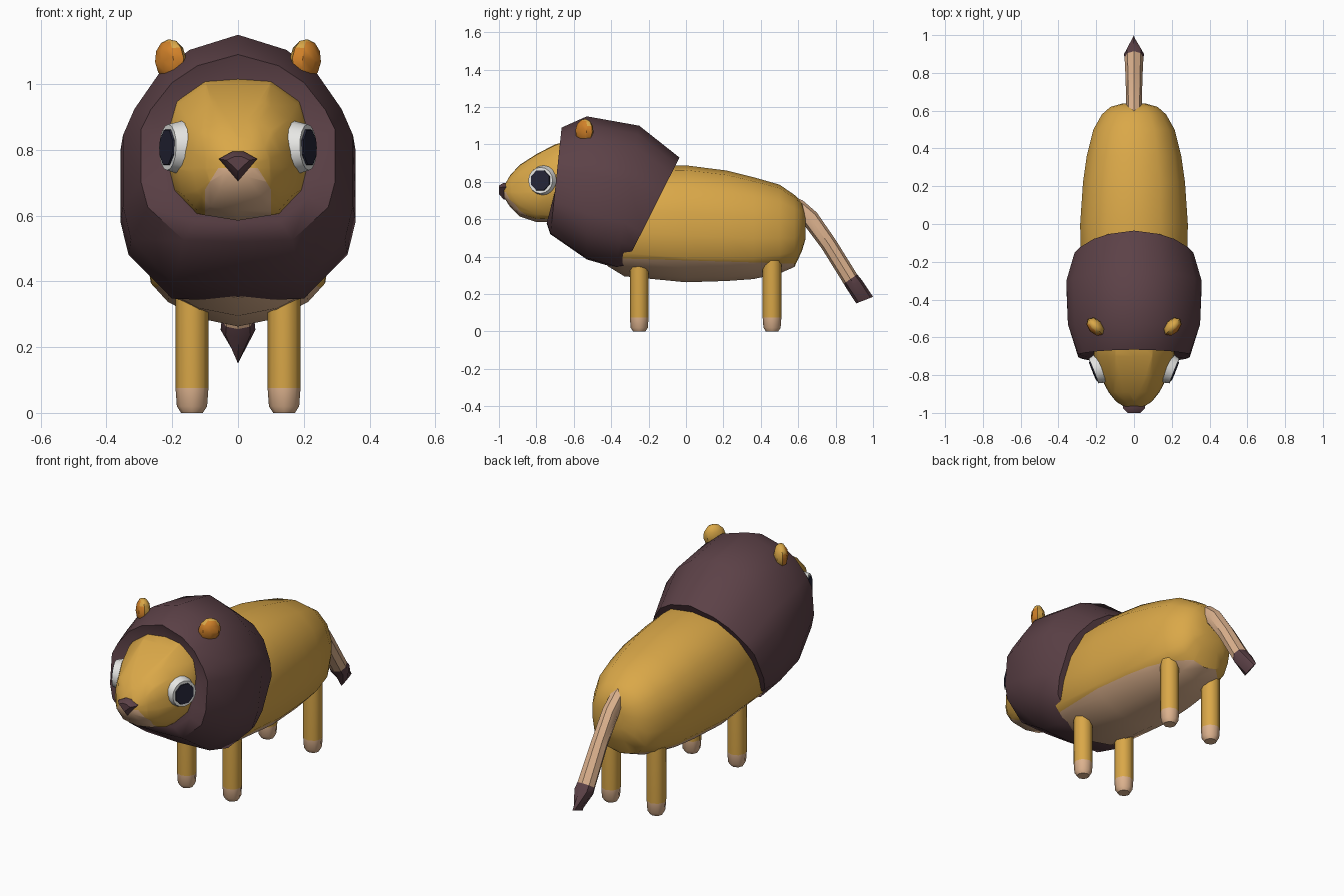
import bpy, bmesh, math
from mathutils import Matrix, Vector

if "Cube" in bpy.data.objects:
    bpy.data.objects.remove(bpy.data.objects["Cube"])

COLORS = {
    "golden_fur": (0.70, 0.39, 0.065), "mane_brown": (0.107, 0.053, 0.063),
    "pale_fur": (0.72, 0.445, 0.27), "eye_white": (0.82, 0.82, 0.80),
    "pupil_dark": (0.018, 0.018, 0.037), "ear_orange": (0.64, 0.22, 0.022),
}
MATS = {}
for name, rgb in COLORS.items():
    MATS[name] = bpy.data.materials.new(name)
    MATS[name].diffuse_color = (*rgb, 1)


def finish(bm, name, mats, rule=None, angle=40):
    """Turn a bmesh into a named object; rule(face centre, normal) gives the material slot."""
    bmesh.ops.remove_doubles(bm, verts=bm.verts, dist=0.0005)
    bmesh.ops.recalc_face_normals(bm, faces=bm.faces)
    bm.normal_update()
    if rule:
        for f in bm.faces:
            f.material_index = int(rule(f.calc_center_median(), f.normal))
    me = bpy.data.meshes.new(name)
    bm.to_mesh(me)
    bm.free()
    ob = bpy.data.objects.new(name, me)
    bpy.context.collection.objects.link(ob)
    for m in mats:
        me.materials.append(MATS[m])
    bpy.ops.object.select_all(action='DESELECT')
    ob.select_set(True)
    bpy.context.view_layer.objects.active = ob
    bpy.ops.object.shade_smooth_by_angle(angle=math.radians(angle))
    return ob


def loft(half, rings, x0=0.0):
    """Skin rings (top y, top z, bottom y, bottom z, half width) with a mirrored half profile."""
    prof = half + [(-u, v) for u, v in reversed(half) if u > 0]
    bm = bmesh.new()
    loops = []
    for yt, zt, yb, zb, w in rings:
        loops.append([bm.verts.new((x0 + u * w,
                                    (yt + yb) / 2 + v * (yt - yb) / 2,
                                    (zt + zb) / 2 + v * (zt - zb) / 2)) for u, v in prof])
    n = len(prof)
    for a, b in zip(loops, loops[1:]):
        for i in range(n):
            bm.faces.new((a[i], a[(i + 1) % n], b[(i + 1) % n], b[i]))
    bm.faces.new(loops[0])
    bm.faces.new(loops[-1])
    return bm


def cut(bm, point, normal):
    bmesh.ops.bisect_plane(bm, geom=bm.verts[:] + bm.edges[:] + bm.faces[:],
                           plane_co=point, plane_no=normal)


def upright(stations):
    return [(y, t, y, b, w) for y, t, b, w in stations]


OCTAGON = [(0, 1), (0.71, 0.71), (1, 0), (0.71, -0.71), (0, -1)]

# Body with pale belly
body_half = [(0, 1), (0.5, 0.92), (0.85, 0.62), (1, 0.2), (1, -0.2),
             (0.93, -0.58), (0.75, -0.76), (0.42, -0.92), (0, -1)]
bm = loft(body_half, upright([
    (-0.42, 0.85, 0.35, 0.24), (-0.33, 0.88, 0.295, 0.28), (0, 0.888, 0.263, 0.285),
    (0.22, 0.86, 0.27, 0.27), (0.36, 0.825, 0.28, 0.25), (0.5, 0.785, 0.31, 0.215),
    (0.58, 0.73, 0.345, 0.17), (0.62, 0.69, 0.43, 0.125), (0.638, 0.62, 0.49, 0.06)]))
cut(bm, (0, 0, 0.38), (0, 0.03, 1))
finish(bm, "body", ["golden_fur", "pale_fur"],
       lambda c, n: c.z + 0.03 * c.y < 0.38 and c.y < 0.58)

# Mane
mane_half = [(0, 1), (0.42, 0.88), (0.68, 0.70), (0.9, 0.41), (1, 0.2), (1, -0.36),
             (0.93, -0.63), (0.56, -0.98), (0, -1)]
bm = loft(mane_half, [
    (-0.635, 1.0, -0.745, 0.578, 0.23), (-0.665, 1.09, -0.725, 0.52, 0.295),
    (-0.53, 1.15, -0.53, 0.385, 0.35), (-0.25, 1.10, -0.375, 0.34, 0.358),
    (-0.035, 0.93, -0.33, 0.345, 0.315)])
finish(bm, "mane", ["mane_brown"])

# Head with pale muzzle patch
head_half = [(0, 1), (0.45, 0.98), (0.85, 0.70), (0.98, 0.25), (1, -0.15),
             (0.93, -0.55), (0.62, -0.9), (0, -1)]
bm = loft(head_half, upright([
    (-0.972, 0.78, 0.715, 0.045), (-0.94, 0.835, 0.665, 0.095), (-0.89, 0.89, 0.615, 0.135),
    (-0.80, 0.948, 0.585, 0.182), (-0.70, 1.0, 0.587, 0.213), (-0.60, 1.025, 0.60, 0.228),
    (-0.50, 1.0, 0.62, 0.2)]))
cut(bm, (0, 0, 0.745), (0, 0, 1))
for s in (-1, 1):
    cut(bm, (s * 0.1, 0, 0), (s, 0, 0))
    cut(bm, (s * 0.1, 0, 0.68), (s * 0.065, 0, 0.04))
finish(bm, "head", ["golden_fur", "pale_fur"],
       lambda c, n: abs(c.x) < 0.1 and c.z < 0.745
       and (abs(c.x) - 0.1) * 0.065 + (c.z - 0.68) * 0.04 < 0)

# Nose
bm = loft([(0.3, 1), (1, 0.5), (0, -1)], upright([
    (-0.945, 0.795, 0.705, 0.058), (-0.975, 0.795, 0.705, 0.058), (-1.0, 0.78, 0.735, 0.035)]))
finish(bm, "nose", ["mane_brown"])

# Tail with dark wedge-shaped tuft
bm = loft(OCTAGON, [
    (0.58, 0.72, 0.56, 0.60, 0.04), (0.625, 0.70, 0.60, 0.59, 0.042), (0.70, 0.635, 0.635, 0.565, 0.043),
    (0.80, 0.49, 0.725, 0.445, 0.044), (0.915, 0.305, 0.843, 0.255, 0.05)])
finish(bm, "tail", ["pale_fur"])
bm = loft(OCTAGON, [
    (0.915, 0.305, 0.843, 0.255, 0.05), (0.94, 0.275, 0.858, 0.23, 0.053),
    (1.0, 0.185, 0.91, 0.15, 0.003)])
finish(bm, "tail_tuft", ["mane_brown"])

for s, side in ((-1, "left"), (1, "right")):
    # Legs with pale paws
    for y, end in ((-0.25, "front"), (0.46, "back")):
        bm = loft(OCTAGON, [(y - r, z, y + r, z, r) for z, r in
                            ((0, 0.033), (0.02, 0.046), (0.075, 0.05), (0.38, 0.05))], s * 0.14)
        finish(bm, f"{end}_leg_{side}", ["golden_fur", "pale_fur"],
               lambda c, n: c.z < 0.07, 50)

    # Ears, orange on the side facing forward and outward
    bm = bmesh.new()
    facing = Vector((s * 0.72, -0.66, 0.0)).normalized()
    bmesh.ops.create_uvsphere(bm, u_segments=8, v_segments=6, radius=1)
    bm.transform(Matrix.Translation((s * 0.205, -0.543, 1.073))
                 @ Matrix.Rotation(s * math.radians(47), 4, 'Z')
                 @ Matrix.Rotation(s * math.radians(8), 4, 'Y')
                 @ Matrix.Diagonal((0.058, 0.038, 0.064, 1)))
    finish(bm, f"ear_{side}", ["golden_fur", "ear_orange"],
           lambda c, n: n.dot(facing) > 0.45)

    # Eyes: white disc with a dark octagonal pupil plate
    axis = Vector((s * 0.93, -0.37, 0.03)).normalized()
    turn = axis.to_track_quat('Z', 'Y').to_matrix().to_4x4()
    centre = Vector((s * 0.193, -0.77, 0.807))
    for name, mat, seg, r1, r2, depth, off in (
            ("eye", "eye_white", 16, 0.082, 0.07, 0.045, 0.0),
            ("pupil", "pupil_dark", 8, 0.059, 0.057, 0.008, 0.024)):
        bm = bmesh.new()
        bmesh.ops.create_cone(bm, cap_ends=True, segments=seg, radius1=r1, radius2=r2, depth=depth,
                              matrix=Matrix.Translation(centre + axis * off) @ turn
                              @ Matrix.Rotation(math.pi / 8, 4, 'Z'))
        finish(bm, f"{name}_{side}", [mat], angle=30)

for m in bpy.data.materials:
    if m.users and not m.is_grease_pencil:
        m.use_nodes = True
        m.node_tree.nodes["Principled BSDF"].inputs["Base Color"].default_value = m.diffuse_color
